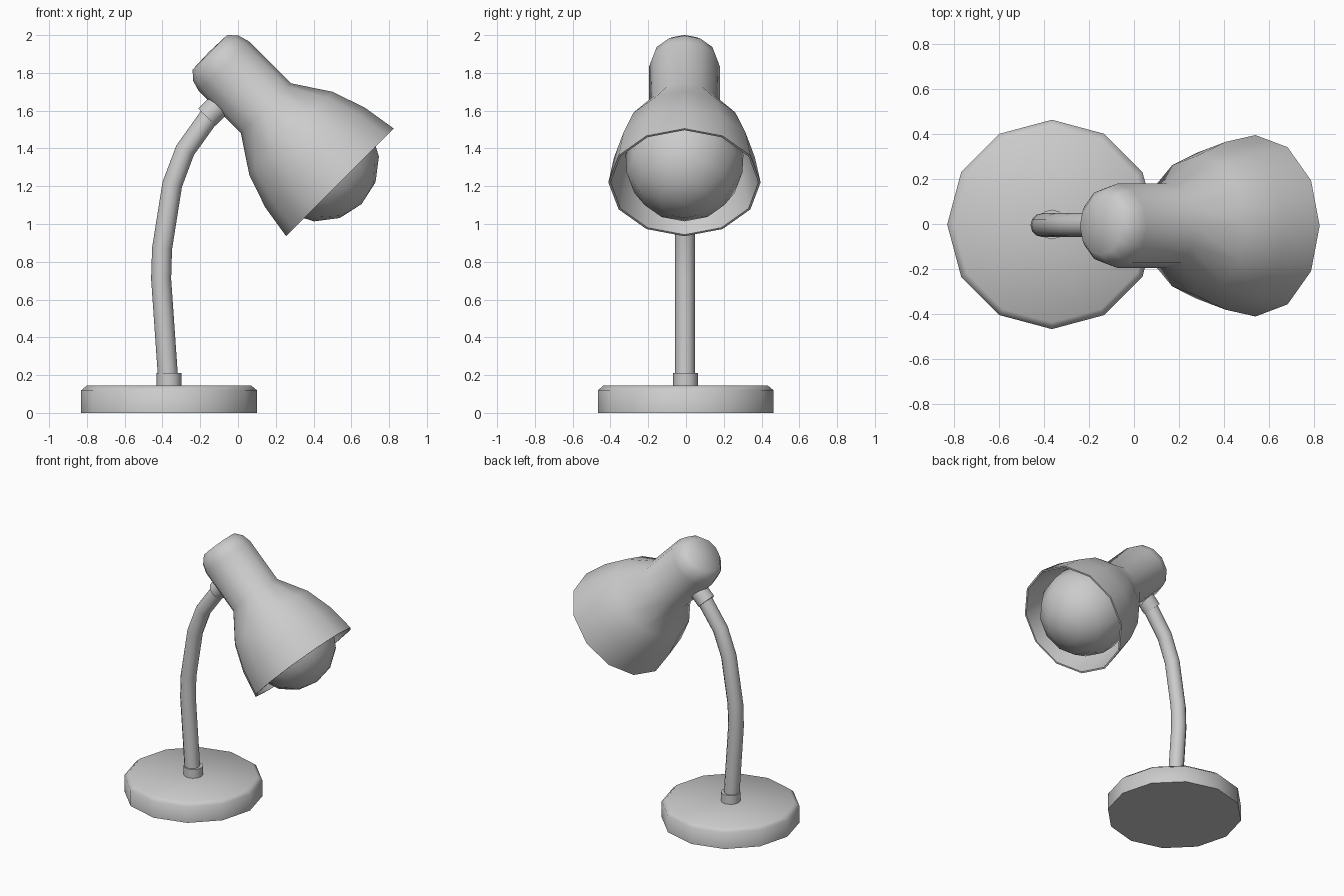
import bpy, bmesh
from math import pi, cos, sin, radians
from mathutils import Matrix

cube = bpy.data.objects.get("Cube")
if cube:
    bpy.data.objects.remove(cube, do_unlink=True)

grey = bpy.data.materials.new("plain_grey")
grey.use_nodes = True
colour = (0.6, 0.6, 0.6, 1)
grey.diffuse_color = colour
grey.node_tree.nodes["Principled BSDF"].inputs["Base Color"].default_value = colour


def finish(obj, angle=50):
    """Give the part its material and smooth shading."""
    obj.data.materials.clear()
    obj.data.materials.append(grey)
    bpy.ops.object.select_all(action="DESELECT")
    obj.select_set(True)
    bpy.context.view_layer.objects.active = obj
    bpy.ops.object.shade_smooth_by_angle(angle=radians(angle))


def lathe(name, profile, place, sides=12):
    """Revolve (radius, height) points about local z; radius 0 is a pole."""
    bm = bmesh.new()
    rings = []
    for r, z in profile:
        count = sides if r > 0 else 1
        rings.append([bm.verts.new((r * cos(2 * pi * i / sides), r * sin(2 * pi * i / sides), z))
                      for i in range(count)])
    for a, b in zip(rings, rings[1:]):
        for i in range(sides):
            j = (i + 1) % sides
            corners = [a[i % len(a)], a[j % len(a)], b[j % len(b)], b[i % len(b)]]
            bm.faces.new(list(dict.fromkeys(corners)))
    bmesh.ops.recalc_face_normals(bm, faces=bm.faces)
    mesh = bpy.data.meshes.new(name)
    bm.to_mesh(mesh)
    bm.free()
    obj = bpy.data.objects.new(name, mesh)
    bpy.context.collection.objects.link(obj)
    obj.matrix_world = place
    finish(obj)
    return obj


def frame(x, y, z, tilt=0):
    return Matrix.Translation((x, y, z)) @ Matrix.Rotation(radians(tilt), 4, "Y")


# Base and lower collar
foot = frame(-0.365, -0.002, 0)
lathe("base", [(0, 0), (0.465, 0), (0.465, 0.12), (0.435, 0.145), (0, 0.145)], foot)
lathe("lower_collar", [(0, 0.13), (0.066, 0.13), (0.066, 0.21), (0, 0.21)], foot)

# Bent stem
path = [(-0.368, 0.15), (-0.407, 0.71), (-0.402, 0.87), (-0.348, 1.21), (-0.28, 1.39), (-0.13, 1.6)]
curve = bpy.data.curves.new("stem", "CURVE")
curve.dimensions = "3D"
curve.bevel_depth = 0.053
curve.bevel_resolution = 4
curve.use_fill_caps = True
spline = curve.splines.new("POLY")
spline.points.add(len(path) - 1)
for point, (x, z) in zip(spline.points, path):
    point.co = (x, -0.005, z, 1)
stem = bpy.data.objects.new("stem", curve)
bpy.context.collection.objects.link(stem)
bpy.ops.object.select_all(action="DESELECT")
stem.select_set(True)
bpy.context.view_layer.objects.active = stem
bpy.ops.object.convert(target="MESH")
finish(bpy.context.object)

# Upper collar, joining the stem to the lamp head
lathe("upper_collar", [(0, 0), (0.065, 0), (0.065, 0.1), (0, 0.1)], frame(-0.165, -0.005, 1.565, 45))

# Lamp head: rounded cap, neck and flared shade, with a thin inner wall
head = frame(0.88, -0.008, 0.88, 135)
outer = [(0.13, -1.455), (0.17, -1.41), (0.187, -1.35), (0.187, -1.036),
         (0.311, -0.849), (0.373, -0.668), (0.403, -0.481)]
inner = [(r - 0.012, z) for r, z in reversed(outer[3:])]
lathe("shade", [(0, -1.46)] + outer + inner + [(0, -1.036)], head)

# Round bulb with a neck reaching into the shade
ball = [(0.317 * sin(radians(a)), -0.636 + 0.317 * cos(radians(a))) for a in range(25, 140, 25)]
lathe("bulb", [(0, -0.319)] + ball + [(0.12, -0.93), (0.12, -1.03), (0, -1.03)], head)
